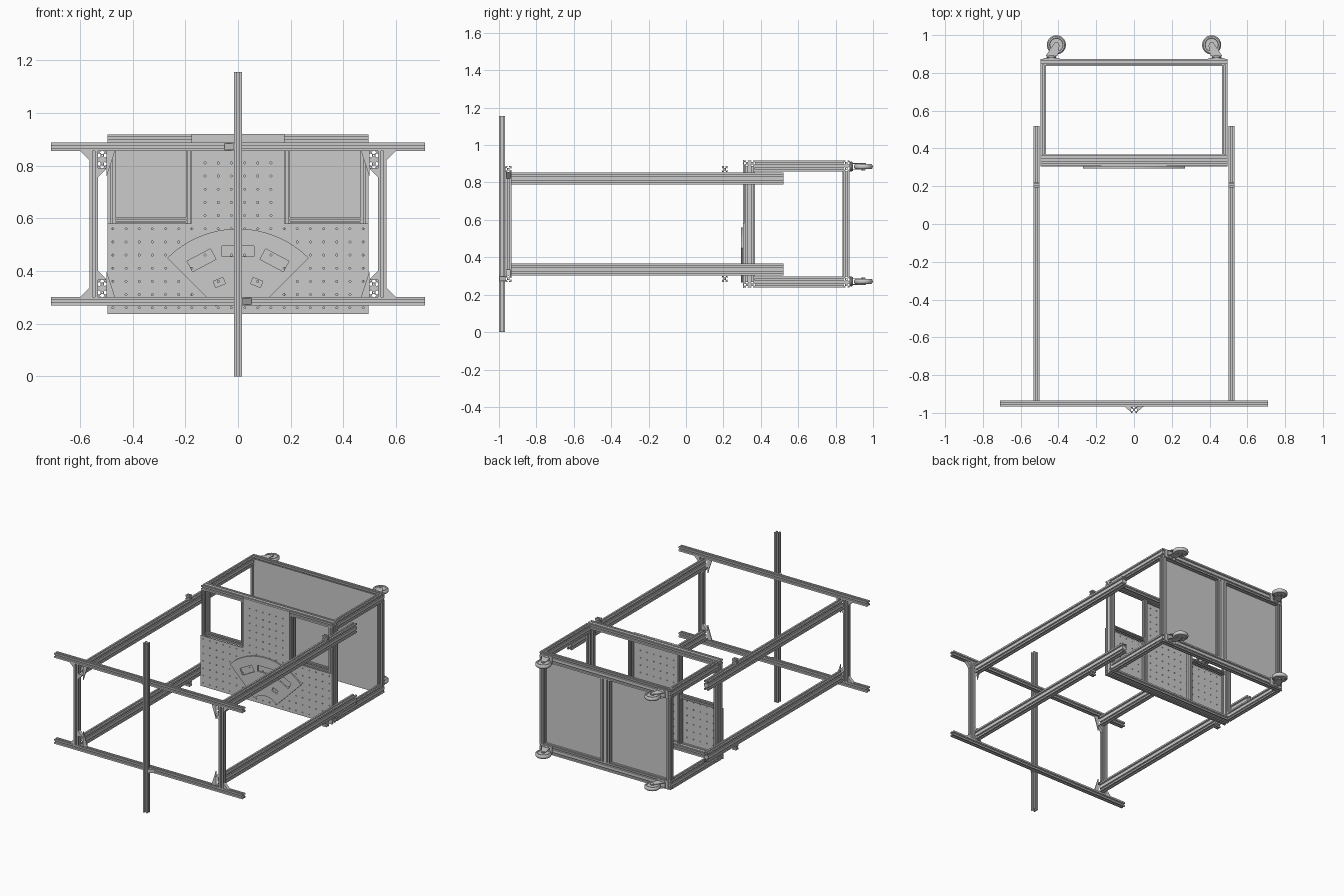
import bpy, bmesh, math
from mathutils import Matrix, Vector

if "Cube" in bpy.data.objects:
    bpy.data.objects.remove(bpy.data.objects["Cube"])

U = 0.032  # extrusion module
PERM = {  # local prism axes -> world axes
    'z': Matrix.Identity(4),
    'x': Matrix(((0, 0, 1, 0), (1, 0, 0, 0), (0, 1, 0, 0), (0, 0, 0, 1))),
    'y': Matrix(((0, 1, 0, 0), (0, 0, 1, 0), (1, 0, 0, 0), (0, 0, 0, 1))),
}


def prism(name, outlines, depth, loc, axis='z'):
    """Extrude closed outlines (first outer, rest holes) along an axis.
    Outline coordinates: (x,y) for z, (y,z) for x, (x,z) for y."""
    cu = bpy.data.curves.new(name, 'CURVE')
    cu.dimensions, cu.fill_mode, cu.extrude = '2D', 'BOTH', depth / 2
    for pts in outlines:
        sp = cu.splines.new('POLY')
        sp.points.add(len(pts) - 1)
        for p, (a, b) in zip(sp.points, pts):
            p.co = (b, a, 0, 1) if axis == 'y' else (a, b, 0, 1)
        sp.use_cyclic_u, sp.use_smooth = True, False
    tmp = bpy.data.objects.new(name + "_tmp", cu)
    bpy.context.collection.objects.link(tmp)
    dg = bpy.context.evaluated_depsgraph_get()
    me = bpy.data.meshes.new_from_object(tmp.evaluated_get(dg))
    bpy.data.objects.remove(tmp)
    bm = bmesh.new()
    bm.from_mesh(me)
    bmesh.ops.remove_doubles(bm, verts=bm.verts, dist=1e-5)
    bmesh.ops.transform(bm, matrix=PERM[axis], verts=bm.verts)
    bmesh.ops.recalc_face_normals(bm, faces=bm.faces)
    bm.to_mesh(me)
    bm.free()
    me.name = name
    ob = bpy.data.objects.new(name, me)
    ob.location = loc
    bpy.context.collection.objects.link(ob)
    return ob


def circle(cx, cy, r, n=8):
    return [(cx + r * math.cos(2 * math.pi * i / n), cy + r * math.sin(2 * math.pi * i / n)) for i in range(n)]


def rect(cx, cy, w, h, ang=0):
    c, s = math.cos(ang), math.sin(ang)
    return [(cx + c * a * w / 2 - s * b * h / 2, cy + s * a * w / 2 + c * b * h / 2)
            for a, b in ((-1, -1), (1, -1), (1, 1), (-1, 1))]


NOTCH = ((-.15, 0), (-.15, .1), (-.3, .1), (-.15, .3), (.15, .3), (.3, .1), (.15, .1), (.15, 0))


def slot_bar(name, axis, w, h, lo, hi, pos):
    """T-slot extrusion from lo to hi along an axis; pos is its centre in the other two axes."""
    nx, ny = (2 if w > 1.5 * h else 1), (2 if h > 1.5 * w else 1)
    sx, sy, outer = w / nx, h / ny, []
    for k in range(4):
        n, m = (nx, ny) if k % 2 == 0 else (ny, nx)
        side = [(-n / 2, -m / 2)]
        for i in range(n):
            side += [(-n / 2 + i + .5 + dx, -m / 2 + dy) for dx, dy in NOTCH]
        c, s = ((1, 0), (0, 1), (-1, 0), (0, -1))[k]
        outer += [((c * x - s * y) * sx, (s * x + c * y) * sy) for x, y in side]
    bores = [circle((i - (nx - 1) / 2) * sx, (j - (ny - 1) / 2) * sy, .1 * min(sx, sy))
             for i in range(nx) for j in range(ny)]
    mid = (lo + hi) / 2
    loc = {'x': (mid, *pos), 'y': (pos[0], mid, pos[1]), 'z': (*pos, mid)}[axis]
    return prism(name, [outer] + bores, hi - lo, loc, axis)


def box(name, x0, x1, y0, y1, z0, z1):
    return prism(name, [rect((x0 + x1) / 2, (y0 + y1) / 2, x1 - x0, y1 - y0)], z1 - z0, (0, 0, (z0 + z1) / 2))


def lathe(name, profile, loc, axis='z', steps=32):
    bm = bmesh.new()
    vs = [bm.verts.new((r, 0, z)) for r, z in profile]
    es = [bm.edges.new(p) for p in zip(vs, vs[1:])]
    bmesh.ops.spin(bm, geom=vs + es, cent=(0, 0, 0), axis=(0, 0, 1), angle=2 * math.pi, steps=steps)
    bmesh.ops.remove_doubles(bm, verts=bm.verts, dist=1e-5)
    bmesh.ops.transform(bm, matrix=PERM[axis], verts=bm.verts)
    bmesh.ops.recalc_face_normals(bm, faces=bm.faces)
    me = bpy.data.meshes.new(name)
    bm.to_mesh(me)
    bm.free()
    ob = bpy.data.objects.new(name, me)
    ob.location = loc
    bpy.context.collection.objects.link(ob)
    bpy.context.view_layer.objects.active = ob
    bpy.ops.object.select_all(action='DESELECT')
    ob.select_set(True)
    bpy.ops.object.shade_smooth_by_angle(angle=math.radians(35))
    return ob


def gusset(name, corner, a, b, axis, depth=.024):
    """Triangular bracket with legs a and b (signed) from a corner."""
    prism(name, [[(0, 0), (a, 0), (0, b)]], depth, corner, axis)


ZC = 0.578       # mirror plane height for top/bottom pairs
BAR_Y = -0.95    # front cross frame

# Front mast and its brackets
slot_bar("front_mast", 'z', U, U, 0, 1.155, (0, -.984))
for s, tag in ((1, "upper"), (-1, "lower")):
    z = ZC + s * .293
    slot_bar(tag + "_cross_bar", 'x', U, U, -.71, .71, (BAR_Y, z))
    gusset(tag + "_mast_bracket", (-s * .016, -.966, z), -s * .035, -.03, 'z')

# Front uprights, long rails and corner brackets on both sides
for sx, side in ((-1, "left"), (1, "right")):
    slot_bar(side + "_front_upright", 'z', U, U, .301, .855, (sx * .547, BAR_Y))
    for s, tag in ((1, "upper"), (-1, "lower")):
        n = f"{side}_{tag}"
        slot_bar(n + "_long_rail", 'y', U, 2 * U, -.934, .52, (sx * .516, ZC + s * .244))
        zi = ZC + s * .277
        gusset(n + "_outer_gusset", (sx * .563, BAR_Y, zi), sx * .035, -s * .035, 'y')
        gusset(n + "_inner_gusset", (sx * .5, BAR_Y, zi), -sx * .033, -s * .1, 'y', .006)
        gusset(n + "_rail_gusset", (sx * .531, BAR_Y, ZC + s * .212), -sx * .033, -s * .035, 'y')
        slot_bar(n + "_rail_stop", 'x', .028, .032, sx * .516 - .016, sx * .516 + .016, (.207, ZC + s * .293))

# Box frame
for s, tag in ((1, "top"), (-1, "bottom")):
    slot_bar(tag + "_front_beam", 'x', .058, .031, -.495, .495, (.34, ZC + s * .325))
    slot_bar(tag + "_back_beam", 'x', .031, .058, -.495, .495, (.8575, ZC + s * .311))
    for sx, side in ((-1, "left"), (1, "right")):
        slot_bar(f"{side}_{tag}_side_beam", 'y', .029, .058, .369, .842, (sx * .48, ZC + s * .311))
for sx, side in ((-1, "left"), (1, "right")):
    slot_bar(side + "_box_front_post", 'z', .029, .058, .268, .888, (sx * .48, .34))
    slot_bar(side + "_box_back_post", 'z', .031, .031, .296, .86, (sx * .479, .8575))
    slot_bar(side + "_window_post", 'z', .022, .03, .268, .888, (sx * .186, .327))
    a, b = sorted((sx * .197, sx * .465))
    slot_bar(side + "_window_sill", 'x', .03, .022, a, b, (.327, .592))
slot_bar("back_centre_post", 'z', .064, .031, .296, .86, (0, .8575))

# Perforated front plate: full width below, narrow tongue above
plate = [(-.495, .236), (.495, .236), (.495, .58), (.176, .58), (.176, .919),
         (-.176, .919), (-.176, .58), (-.495, .58)]
holes = [circle(-.475 + .05 * i, .26 + .05 * j, .004, 6) for i in range(20) for j in range(13)
         if .26 + .05 * j < .57 or abs(-.475 + .05 * i) < .17]
prism("front_plate", [plate] + holes, .007, (0, .3075, 0), 'y')

# Fan-shaped slotted plate on the front
CZ = .18
arc = [math.radians(45 + 90 * i / 24) for i in range(25)]
fan = [(.38 * math.cos(t), CZ + .38 * math.sin(t)) for t in arc]
fan += [(.12 * math.cos(t), CZ + .12 * math.sin(t)) for t in reversed(arc)]
cuts = []
for deg, r, w, h in ((62, .295, .1, .045), (90, .295, .12, .04), (118, .295, .1, .045),
                     (68, .19, .04, .025), (112, .19, .04, .025)):
    t = math.radians(deg)
    cuts.append(rect(r * math.cos(t), CZ + r * math.sin(t), w, h, t - math.pi / 2))
prism("fan_plate", [fan] + cuts, .009, (0, .2995, 0), 'y')

# Back panel
box("back_panel", -.468, .468, .836, .842, .25, .905)

# Casters on the back of the box
tyre = [(.01, -.009), (.034, -.009), (.036, -.013), (.044, -.013), (.049, -.008), (.0505, 0),
        (.049, .008), (.044, .013), (.036, .013), (.034, .009), (.01, .009)]
for sx, side in ((-1, "left"), (1, "right")):
    for z, tag in ((.885, "upper"), (.271, "lower")):
        n = f"{side}_{tag}_caster"
        x = sx * .437
        box(n + "_mount", x - .042, x + .042, .873, .879, z - .027, z + .027)
        lathe(n + "_swivel", [(0, -.007), (.024, -.007), (.027, 0), (.022, .007), (0, .007)],
              (x, .885, z), 'y', 24)
        lathe(n + "_wheel", tyre, (sx * .411, .9485, z))
        lathe(n + "_axle", [(0, -.02), (.009, -.02), (.009, .02), (0, .02)], (sx * .411, .9485, z), 'z', 16)
        fork = [(sx * .468, .889), (sx * .405, .889), (sx * .395, .945), (sx * .403, .962),
                (sx * .419, .962), (sx * .43, .945)]
        for s in (-1, 1):
            prism(n + "_fork", [fork], .003, (0, 0, z + s * .0165))
        box(n + "_fork_bridge", x - .03, x + .03, .889, .893, z - .018, z + .018)
